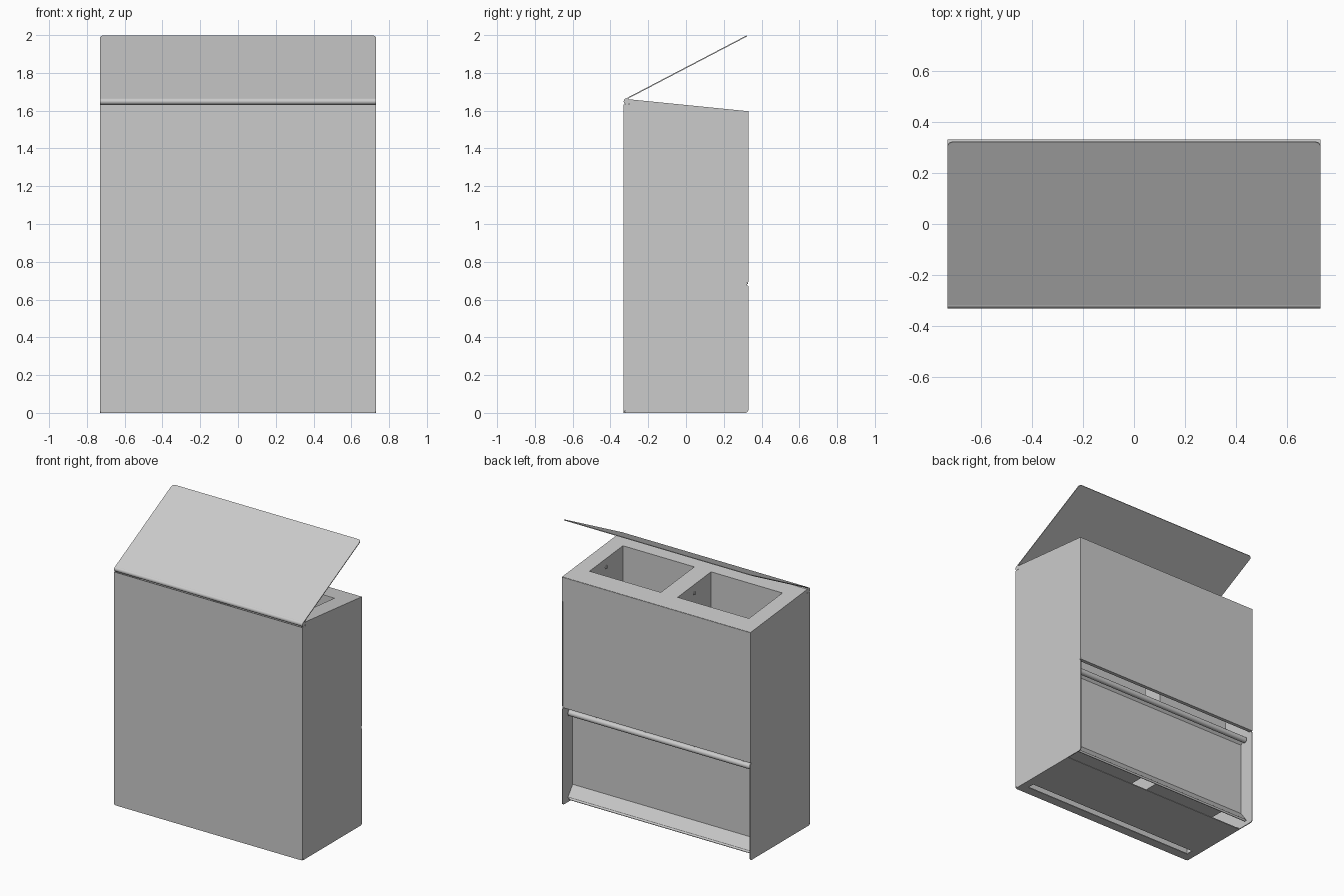
import bpy, bmesh, math
from mathutils import Vector

if "Cube" in bpy.data.objects:
    bpy.data.objects.remove(bpy.data.objects["Cube"])

W, D = 0.73, 0.33      # half width, half depth
T = 0.006              # sheet thickness


def top_z(y):
    return 1.663 - 0.066 * (y + D) / (2 * D)


def finish(name, bm, solid=0, offset=0, smooth=False):
    bmesh.ops.recalc_face_normals(bm, faces=bm.faces)
    me = bpy.data.meshes.new(name)
    bm.to_mesh(me)
    bm.free()
    ob = bpy.data.objects.new(name, me)
    bpy.context.collection.objects.link(ob)
    if solid:
        m = ob.modifiers.new("sheet", 'SOLIDIFY')
        m.thickness, m.offset = solid, offset
    if smooth:
        bpy.ops.object.select_all(action='DESELECT')
        ob.select_set(True)
        bpy.context.view_layer.objects.active = ob
        bpy.ops.object.shade_smooth_by_angle(angle=math.radians(40))
    return ob


def prism(name, pts, step):
    """Closed polygon of 3D points extruded along a vector."""
    bm = bmesh.new()
    f = bm.faces.new([bm.verts.new(p) for p in pts])
    r = bmesh.ops.extrude_face_region(bm, geom=[f])
    bmesh.ops.translate(bm, vec=step, verts=[v for v in r["geom"] if isinstance(v, bmesh.types.BMVert)])
    return finish(name, bm)


def folded_sheet(name, path, half, thick=T):
    """Open y-z path swept across x."""
    bm = bmesh.new()
    a = [bm.verts.new((-half, y, z)) for y, z in path]
    b = [bm.verts.new((half, y, z)) for y, z in path]
    for i in range(len(path) - 1):
        bm.faces.new((a[i], a[i + 1], b[i + 1], b[i]))
    return finish(name, bm, thick)


def grid_plate(name, xs, ys, holes, z):
    """Horizontal plate of grid cells with some cells left open."""
    bm = bmesh.new()
    v = [[bm.verts.new((x, y, z(y))) for y in ys] for x in xs]
    for i in range(len(xs) - 1):
        for j in range(len(ys) - 1):
            if (i, j) not in holes:
                bm.faces.new((v[i][j], v[i + 1][j], v[i + 1][j + 1], v[i][j + 1]))
    bmesh.ops.dissolve_limit(bm, angle_limit=0.01, verts=bm.verts, edges=bm.edges)
    return finish(name, bm, T)


def rod(name, y, z, r, half, x=0, seg=20):
    """Cylinder along x."""
    bm = bmesh.new()
    bmesh.ops.create_cone(bm, cap_ends=True, segments=seg, radius1=r, radius2=r, depth=2 * half)
    for v in bm.verts:
        v.co = (x + v.co.z, y + v.co.x, z + v.co.y)
    return finish(name, bm, smooth=True)


def arc(cx, cy, r, a0, a1, n=4):
    return [(cx + r * math.cos(math.radians(a0 + (a1 - a0) * i / n)),
             cy + r * math.sin(math.radians(a0 + (a1 - a0) * i / n))) for i in range(n + 1)]


# Side panels, with rounded lower back corner and small relief notches
side = ([(-D, 0.012), (-D + 0.01, 0.012), (-D + 0.01, 0)] + arc(D - 0.015, 0.015, 0.015, -90, 0)
        + [(D, 0.672), (D - 0.008, 0.675), (D - 0.008, 0.689), (D, 0.692), (D, top_z(D)),
           (-0.298, top_z(-0.298)), (-0.298, 1.632), (-D, 1.632)])
for s, label in ((1, "right"), (-1, "left")):
    prism("side_panel_" + label, [(s * W, y, z) for y, z in side], (-s * T, 0, 0))

# Front panel with tiny rounded lower corners
front = arc(-W + 0.012, 0.012, 0.012, 180, 270) + arc(W - 0.012, 0.012, 0.012, 270, 360) + [(W, 1.632), (-W, 1.632)]
prism("front_panel", [(x, -D, z) for x, z in front], (0, T, 0))

# Upper back panel with a short inward fold at its lower edge
folded_sheet("upper_back_panel", [(D - 0.003, top_z(D) - 0.002), (D - 0.003, 0.685), (D - 0.025, 0.685)], W - 0.002)

# Sloped top with two openings, and the floor with its long drain slot
HX0, HX1, HY = 0.065, 0.618, 0.185
grid_plate("top_plate", [-W + 0.002, -HX1, -HX0, HX0, HX1, W - 0.002], [-0.30, -HY, HY, D - 0.002],
           {(1, 1), (3, 1)}, lambda y: top_z(y) - 0.003)
grid_plate("floor", [-W + 0.002, -0.675, 0.675, W - 0.002], [-D + 0.002, -0.265, -0.215, 0.20],
           {(1, 1)}, lambda y: 0.003)

# Two inner bins hanging below the openings, with wall fasteners
for s, label in ((1, "right"), (-1, "left")):
    bm = bmesh.new()
    ring = [(HX0, -HY), (HX1, -HY), (HX1, HY), (HX0, HY)]
    lo = [bm.verts.new((s * x, y, 0.12)) for x, y in ring]
    hi = [bm.verts.new((s * x, y, top_z(y) - 0.003)) for x, y in ring]
    bm.faces.new(lo)
    for i in range(4):
        j = (i + 1) % 4
        bm.faces.new((lo[i], lo[j], hi[j], hi[i]))
    finish("inner_bin_" + label, bm, T, 1)
    for x, where in ((HX0, "inner"), (HX1, "outer")):
        rod(f"bin_fastener_{label}_{where}", 0, 1.57, 0.012, 0.005, s * x, 12)

# Recessed lower door: panel, rolled grip rail and sloped bottom lip
folded_sheet("door_panel", [(0.275, 0.647), (0.24, 0.643), (0.22, 0.62), (0.22, 0.105), (0.275, 0.03)], W - 0.008)
rod("door_grip_rail", 0.275, 0.63, 0.02, W - 0.02)
rod("door_lip_roll", 0.275, 0.028, 0.008, W - 0.02, seg=12)

# Open lid with rounded free corners, on a full-width front hinge
L0, L1 = Vector((0, -0.323, 1.662)), Vector((0, 0.32, 1.998))
length = (L1 - L0).length
along = (L1 - L0).normalized()
normal = Vector((0, along.z, -along.y))
outline = ([(-W, 0), (W, 0)] + arc(W - 0.02, length - 0.02, 0.02, 0, 90)
           + arc(-W + 0.02, length - 0.02, 0.02, 90, 180))
prism("lid", [L0 + along * s + Vector((x, 0, 0)) for x, s in outline], normal * T)
rod("lid_hinge", -0.313, 1.649, 0.017, W)
